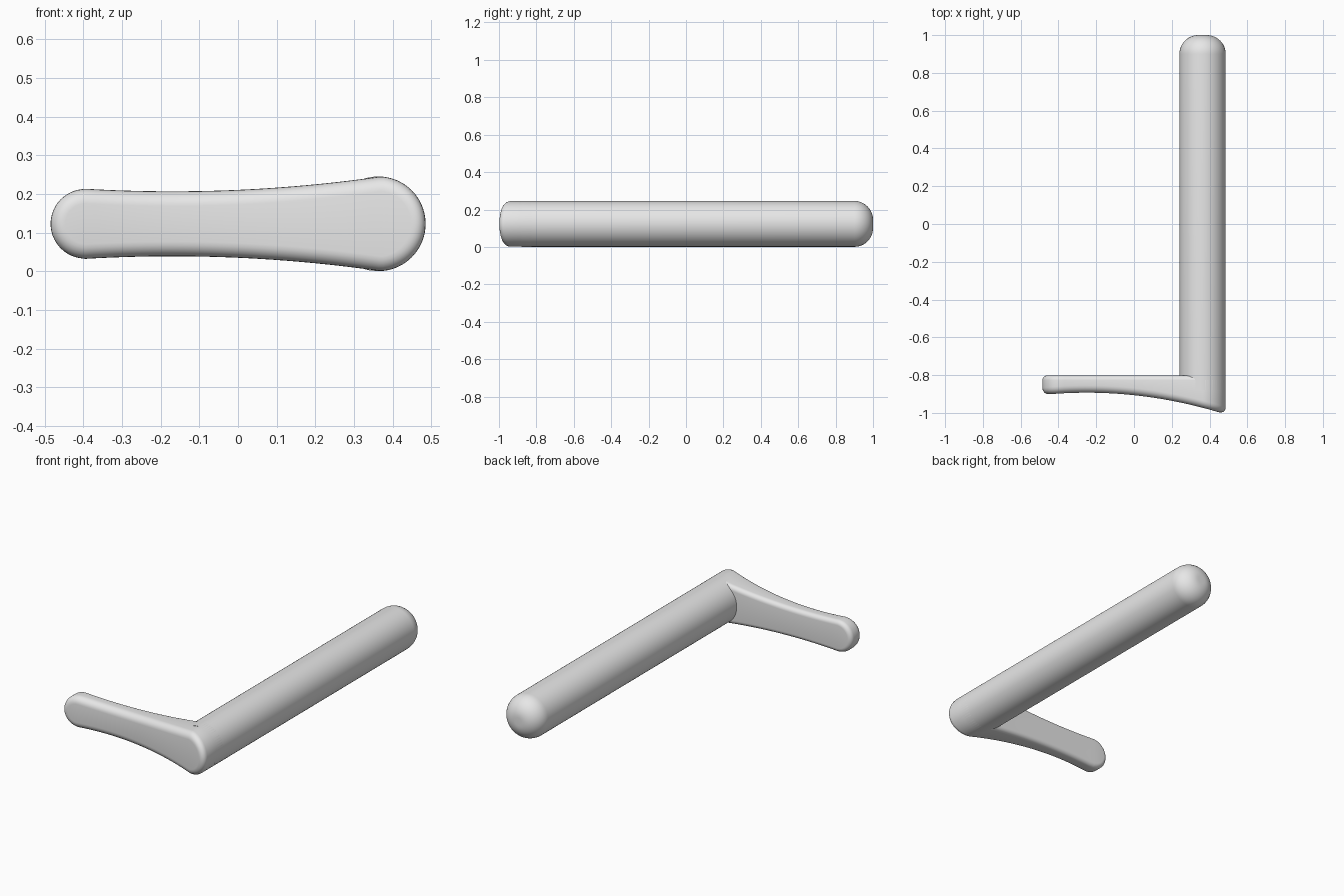
import bpy, bmesh, math

if "Cube" in bpy.data.objects:
    bpy.data.objects.remove(bpy.data.objects["Cube"], do_unlink=True)

grey = bpy.data.materials.new("light grey")
grey.use_nodes = True
colour = (0.8, 0.8, 0.8, 1)
grey.diffuse_color = colour
grey.node_tree.nodes["Principled BSDF"].inputs["Base Color"].default_value = colour

AXIS_X, AXIS_Z, BAR_R = 0.363, 0.123, 0.1225
TIP_X, TIP_R = -0.395, 0.09
BACK_Y = -0.802
STEPS = 6


def finish(name, bm):
    bmesh.ops.recalc_face_normals(bm, faces=bm.faces)
    mesh = bpy.data.meshes.new(name)
    bm.to_mesh(mesh)
    bm.free()
    obj = bpy.data.objects.new(name, mesh)
    bpy.context.collection.objects.link(obj)
    mesh.materials.append(grey)
    bpy.ops.object.select_all(action='DESELECT')
    obj.select_set(True)
    bpy.context.view_layer.objects.active = obj
    bpy.ops.object.shade_smooth_by_angle(angle=math.radians(40))
    return obj


def bridge(bm, a, b):
    n = len(a)
    for i in range(n):
        bm.faces.new((a[i], a[(i + 1) % n], b[(i + 1) % n], b[i]))


# Long round bar with a generously rounded far end
def build_bar():
    bm = bmesh.new()
    fillet = 0.1
    profile = [(BAR_R, -0.88)]
    for k in range(13):
        a = math.pi / 2 * k / 12
        profile.append((BAR_R - fillet + fillet * math.cos(a),
                        1 - fillet + fillet * math.sin(a)))
    sides = 64
    rings = []
    for r, y in profile:
        rings.append([bm.verts.new((AXIS_X + r * math.cos(t), y, AXIS_Z + r * math.sin(t)))
                      for t in (2 * math.pi * i / sides for i in range(sides))])
    for a, b in zip(rings, rings[1:]):
        bridge(bm, a, b)
    bm.faces.new(rings[0])
    bm.faces.new(rings[-1])
    return finish("bar", bm)


# Bowed front surface and waisted half height of the grip
def front_y(x):
    return -0.893 - 0.212 * (x + 0.25) ** 2


def half_height(x):
    return 0.084 + 0.132 * (x + 0.17) ** 2


# Flat paddle grip: waisted outline lofted through two rounded rims
def build_grip():
    arc, span = 14, 28
    half = []
    for k in range(arc):
        a = math.pi - math.pi / 2 * k / arc
        half.append((TIP_X + TIP_R * math.cos(a), TIP_R * math.sin(a)))
    for k in range(span + 1):
        x = TIP_X + (AXIS_X - TIP_X) * k / span
        half.append((x, half_height(x)))
    for k in range(1, arc + 1):
        a = math.pi / 2 * (1 - k / arc)
        half.append((AXIS_X + BAR_R * math.cos(a), BAR_R * math.sin(a)))
    half[-1] = (half[-1][0], 0)
    m = len(half)
    outline = half + [(x, -z) for x, z in reversed(half[1:-1])]
    n = len(outline)

    normals = []
    for i in range(n):
        (x0, z0), (x1, z1) = outline[i - 1], outline[(i + 1) % n]
        length = math.hypot(x1 - x0, z1 - z0)
        normals.append(((z0 - z1) / length, (x1 - x0) / length))

    bm = bmesh.new()

    def ring(inset, y_of):
        verts = []
        for (x, z), (nx, nz) in zip(outline, normals):
            px, pz = x - nx * inset, z - nz * inset
            verts.append(bm.verts.new((px, y_of(px), AXIS_Z + pz)))
        return verts

    rings = []
    back_r, front_r = 0.025, 0.038
    for k in range(STEPS + 1):
        a = math.pi / 2 * k / STEPS
        y = BACK_Y - back_r * (1 - math.cos(a))
        rings.append(ring(back_r * (1 - math.sin(a)), lambda x, y=y: y))
    for k in range(STEPS + 1):
        a = math.pi / 2 * k / STEPS
        rise = front_r * (1 - math.sin(a))
        rings.append(ring(front_r * (1 - math.cos(a)),
                          lambda x, rise=rise: front_y(x) + rise))
    for a, b in zip(rings, rings[1:]):
        bridge(bm, a, b)

    # Close both sides with strips joining upper and lower edges
    for loop in (rings[0], rings[-1]):
        for i in range(m - 1):
            quad = [loop[i], loop[i + 1], loop[(n - i - 1) % n], loop[(n - i) % n]]
            bm.faces.new(list(dict.fromkeys(quad)))
    return finish("grip", bm)


build_bar()
build_grip()
